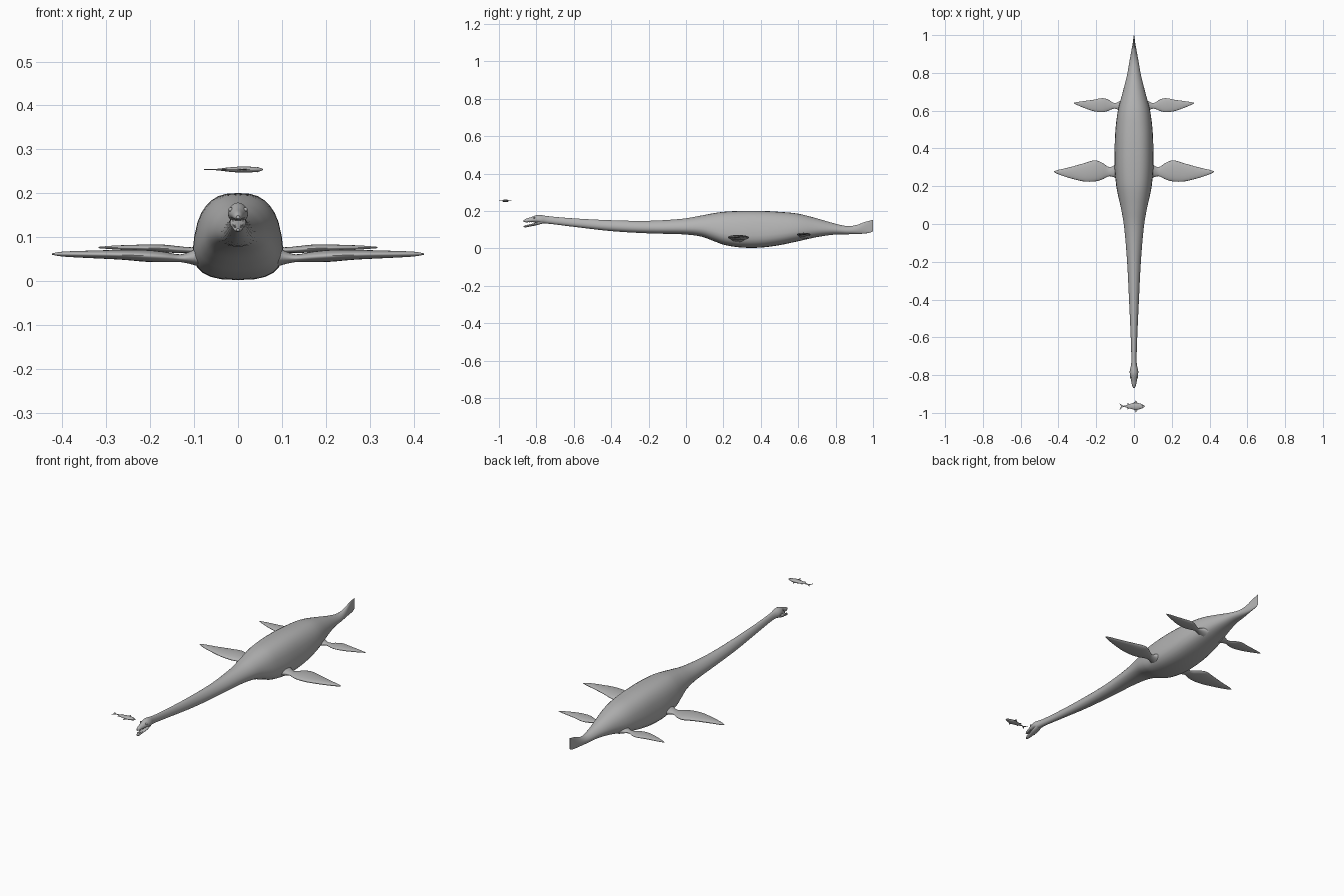
import bpy, bmesh, math
from mathutils import Matrix, Vector

cube = bpy.data.objects.get("Cube")
if cube:
    bpy.data.objects.remove(cube, do_unlink=True)

GREY = (0.45, 0.45, 0.45, 1)
skin = bpy.data.materials.new("plain grey")
skin.use_nodes = True
skin.diffuse_color = GREY
skin.node_tree.nodes["Principled BSDF"].inputs["Base Color"].default_value = GREY


def finish(name, bm, smooth=True, mirror=False):
    """Turn a bmesh into a named grey object."""
    bmesh.ops.recalc_face_normals(bm, faces=bm.faces)
    mesh = bpy.data.meshes.new(name)
    bm.to_mesh(mesh)
    bm.free()
    mesh.materials.append(skin)
    obj = bpy.data.objects.new(name, mesh)
    bpy.context.collection.objects.link(obj)
    if mirror:
        obj.modifiers.new("mirror", 'MIRROR').use_mirror_merge = False
    if smooth:
        bpy.ops.object.select_all(action='DESELECT')
        obj.select_set(True)
        bpy.context.view_layer.objects.active = obj
        bpy.ops.object.shade_smooth_by_angle(angle=math.radians(50))
    return obj


def smooth_rows(rows, steps):
    """Catmull-Rom interpolation between cross-section rows."""
    out = []
    for i in range(len(rows) - 1):
        quad = [rows[max(i - 1, 0)], rows[i], rows[i + 1],
                rows[min(i + 2, len(rows) - 1)]]
        for s in range(steps):
            t = s / steps
            out.append([b + t * ((c - a) + t * ((2*a - 5*b + 4*c - d)
                        + t * (3*b - a - 3*c + d))) / 2
                        if s else b for a, b, c, d in zip(*quad)])
    return out + [list(rows[-1])]


def spow(value, power):
    return math.copysign(abs(value) ** power, value)


def loft(name, rows, along_x=False, sides=28, steps=4, taper=0.0, mirror=False):
    """Rows: (position, side centre, half width, low z, high z, roundness)."""
    bm = bmesh.new()
    rings = []
    for pos, mid, half, low, high, power in smooth_rows(rows, steps):
        ring = []
        for k in range(sides):
            a = math.tau * k / sides
            c, s = spow(math.cos(a), 2 / power), spow(math.sin(a), 2 / power)
            u = mid + half * c * (1 - taper * s)
            z = (low + high) / 2 + s * (high - low) / 2
            ring.append(bm.verts.new((pos, u, z) if along_x else (u, pos, z)))
        rings.append(ring)
    for r, q in zip(rings, rings[1:]):
        for k in range(sides):
            n = (k + 1) % sides
            bm.faces.new((r[k], r[n], q[n], q[k]))
    bm.faces.new(rings[0])
    bm.faces.new(rings[-1])
    return finish(name, bm, mirror=mirror)


def plate(name, outline, z, thick):
    """Thin flat fin from an outline in x and y."""
    bm = bmesh.new()
    face = bm.faces.new([bm.verts.new((x, y, z - thick / 2)) for x, y in outline])
    new = bmesh.ops.extrude_face_region(bm, geom=[face])["geom"]
    bmesh.ops.translate(bm, vec=(0, 0, thick),
                        verts=[v for v in new if isinstance(v, bmesh.types.BMVert)])
    return finish(name, bm, smooth=False)


# Body from snout through long neck and trunk to the upright tail fin
body = [(-.868, .004, .142, .150, 2), (-.855, .010, .139, .158, 2),
        (-.83, .015, .140, .166, 2), (-.80, .021, .138, .177, 2),
        (-.775, .022, .133, .178, 2), (-.73, .014, .131, .171, 2),
        (-.60, .017, .115, .160, 2), (-.40, .026, .092, .150, 2),
        (-.20, .036, .080, .147, 2), (-.02, .051, .075, .158, 2.1),
        (.08, .067, .063, .175, 2.2), (.15, .082, .038, .188, 2.4),
        (.21, .092, .017, .196, 2.6), (.30, .099, .004, .200, 2.7),
        (.40, .099, .004, .200, 2.7), (.50, .095, .017, .195, 2.6),
        (.60, .083, .038, .185, 2.4), (.70, .058, .060, .160, 2.2),
        (.79, .036, .073, .134, 2), (.86, .024, .075, .119, 2),
        (.91, .015, .076, .124, 2), (.955, .007, .079, .141, 2.3),
        (.985, .003, .084, .148, 3), (1.0, .001, .092, .152, 3)]
loft("body", [(y, 0, *rest) for y, *rest in body], taper=.17)

# Open lower jaw
jaw = [(-.765, .017, .133, .155), (-.80, .018, .123, .139), (-.83, .013, .117, .129),
       (-.857, .009, .112, .122), (-.868, .004, .114, .120)]
loft("lower_jaw", [(y, 0, w, lo, hi, 2) for y, w, lo, hi in jaw], sides=20)

# Eyes
bm = bmesh.new()
bmesh.ops.create_uvsphere(bm, u_segments=12, v_segments=8, radius=.005,
                          matrix=Matrix.Translation((.017, -.812, .163)))
finish("eyes", bm, mirror=True)

# Teeth along both jaws
bm = bmesh.new()
for i in range(5):
    y = -.858 + i * .010
    x = .006 + i * .0018
    for z, flip in ((.140, math.pi), (.126, 0)):
        bmesh.ops.create_cone(bm, segments=6, radius1=.0016, radius2=0, depth=.009,
                              matrix=Matrix.Translation((x, y, z))
                              @ Matrix.Rotation(flip, 4, 'X'))
finish("teeth", bm, mirror=True)

# Paddle flippers, mirrored to both sides
front = [(.07, .28, .055, .025, .088), (.095, .28, .038, .035, .074),
         (.13, .277, .024, .043, .061), (.17, .28, .045, .043, .067),
         (.21, .281, .056, .044, .071), (.27, .273, .047, .049, .071),
         (.35, .272, .026, .053, .069), (.40, .275, .012, .056, .067),
         (.424, .277, .002, .060, .063)]
loft("front_flippers", [(*r, 2) for r in front], along_x=True, mirror=True)
rear = [(.05, .625, .040, .050, .095), (.08, .625, .023, .060, .082),
        (.105, .626, .015, .064, .077), (.14, .629, .031, .064, .080),
        (.17, .629, .037, .066, .083), (.22, .628, .029, .069, .083),
        (.28, .635, .014, .072, .081), (.318, .640, .002, .075, .078)]
loft("rear_flippers", [(*r, 2) for r in rear], along_x=True, mirror=True)

# Small fish lying on its side ahead of the snout
FY, FZ = -.965, .254
fish = [(-.060, .002, .001), (-.045, .005, .002), (-.02, .013, .005),
        (.01, .018, .007), (.035, .014, .006), (.05, .007, .004), (.057, .002, .001)]
loft("fish_body", [(x, FY, w, FZ - h, FZ + h, 2) for x, w, h in fish],
     along_x=True, sides=16)
fins = {
    "fish_tail_fin": [(-.054, 0), (-.078, .016), (-.068, 0), (-.076, -.019)],
    "fish_back_fin": [(.022, .014), (.008, .033), (.006, .024), (-.012, .014)],
    "fish_belly_fin": [(.022, -.014), (.008, -.035), (.006, -.024), (-.004, -.015)],
    "fish_rear_back_fin": [(-.02, .010), (-.036, .018), (-.034, .006)],
    "fish_rear_belly_fin": [(-.02, -.010), (-.036, -.018), (-.034, -.006)],
}
for name, outline in fins.items():
    plate(name, [(x, FY + y) for x, y in outline], FZ, .002)
bm = bmesh.new()
for side in (-1, 1):
    bmesh.ops.create_uvsphere(bm, u_segments=8, v_segments=6, radius=.002,
                              matrix=Matrix.Translation((.045, FY + .003, FZ + side * .0042)))
finish("fish_eyes", bm)
